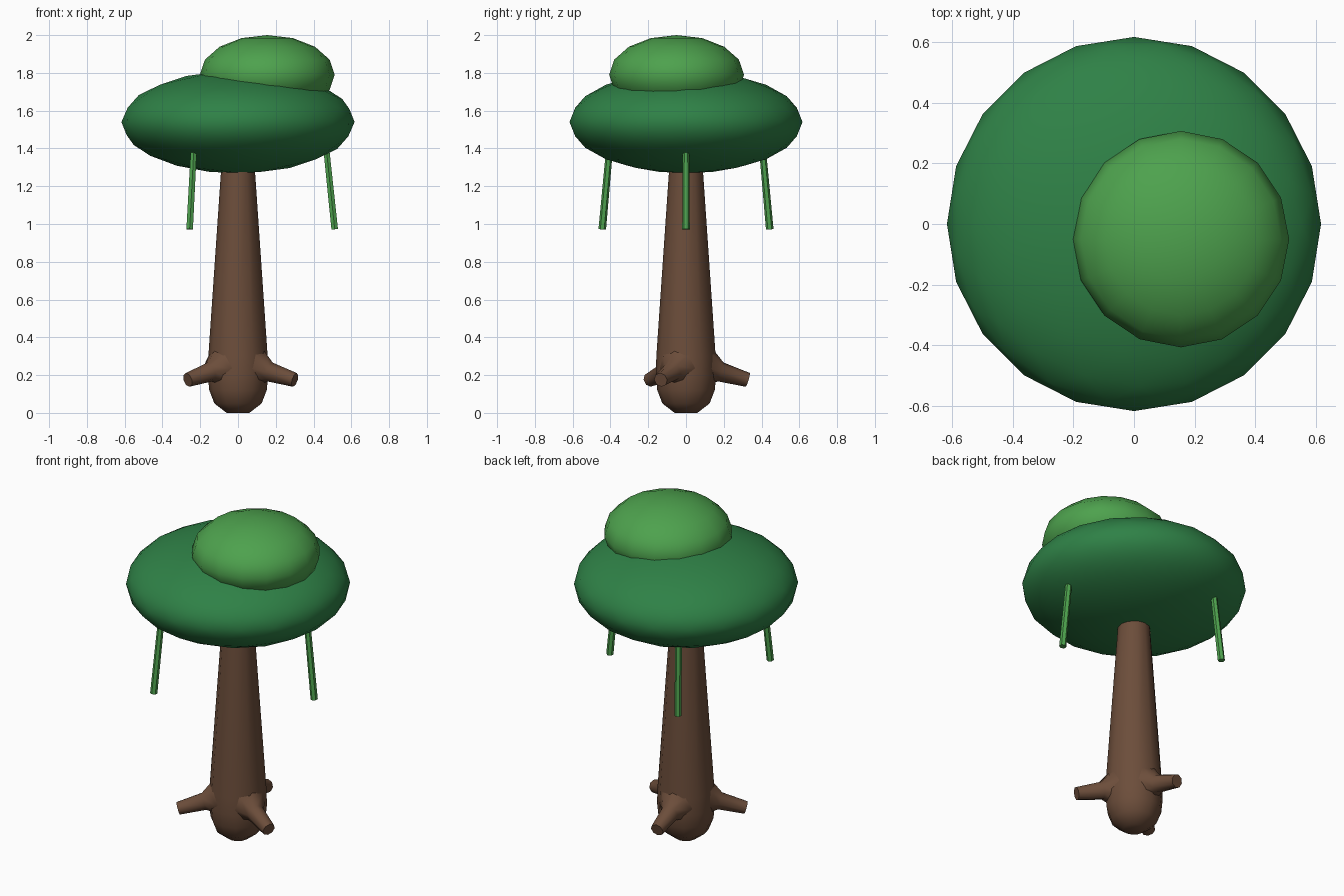
import bpy
from math import cos, sin, pi, radians
from mathutils import Vector

cube = bpy.data.objects.get("Cube")
if cube:
    bpy.data.objects.remove(cube, do_unlink=True)


def make_material(name, rgb):
    mat = bpy.data.materials.new(name)
    mat.use_nodes = True
    colour = (*rgb, 1)
    mat.diffuse_color = colour
    mat.node_tree.nodes["Principled BSDF"].inputs["Base Color"].default_value = colour
    return mat


bark = make_material("bark brown", (0.15, 0.075, 0.043))
dark_leaf = make_material("dark leaf green", (0.028, 0.22, 0.062))
light_leaf = make_material("light leaf green", (0.075, 0.36, 0.075))


def finish(obj, name, mat, angle):
    obj.name = name
    obj.data.materials.append(mat)
    bpy.ops.object.select_all(action="DESELECT")
    obj.select_set(True)
    bpy.context.view_layer.objects.active = obj
    bpy.ops.object.shade_smooth_by_angle(angle=radians(angle))
    return obj


def tapered(name, profile, sides, start, direction, mat):
    """Closed round part: (radius, distance) rings along a direction."""
    axis = Vector(direction).to_track_quat("Z", "Y")
    verts, faces = [], []
    for radius, dist in profile:
        for i in range(sides):
            a = 2 * pi * i / sides
            local = Vector((radius * cos(a), radius * sin(a), dist))
            verts.append(Vector(start) + axis @ local)
    for r in range(len(profile) - 1):
        for i in range(sides):
            j = (i + 1) % sides
            low, high = r * sides, (r + 1) * sides
            faces.append((low + i, low + j, high + j, high + i))
    faces.append(tuple(reversed(range(sides))))
    faces.append(tuple(range(len(verts) - sides, len(verts))))
    mesh = bpy.data.meshes.new(name)
    mesh.from_pydata(verts, [], faces)
    obj = bpy.data.objects.new(name, mesh)
    bpy.context.collection.objects.link(obj)
    return finish(obj, name, mat, 50)


# Trunk with a rounded foot
trunk_profile = [(0.06, 0), (0.125, 0.05), (0.152, 0.12), (0.16, 0.2),
                 (0.157, 0.3), (0.09, 1.28), (0.08, 1.45)]
tapered("trunk", trunk_profile, 12, (0, 0, 0), (0, 0, 1), bark)

# Three stubby roots, flared where they leave the trunk
root_profile = [(0.13, 0), (0.095, 0.06), (0.052, 0.12), (0.038, 0.27)]
for n in range(3):
    a = radians(96 + 120 * n)
    tapered(f"root_{n + 1}", root_profile, 8,
            (0.07 * cos(a), 0.07 * sin(a), 0.25),
            (cos(a), sin(a), -0.29), bark)

# Wide lower canopy
bpy.ops.mesh.primitive_ico_sphere_add(subdivisions=3, radius=1, location=(0, 0, 1.54))
canopy = bpy.context.object
canopy.scale = (0.617, 0.617, 0.272)
finish(canopy, "lower_canopy", dark_leaf, 80)

# Small upper canopy, set off to one side
bpy.ops.mesh.primitive_uv_sphere_add(segments=16, ring_count=8, radius=1,
                                     location=(0.155, -0.05, 1.79))
crown = bpy.context.object
crown.scale = (0.357, 0.357, 0.21)
finish(crown, "upper_canopy", light_leaf, 80)

# Hanging vines under the rim
for n in range(3):
    a = 2 * pi * n / 3
    top = Vector((0.462 * cos(a), 0.462 * sin(a), 1.45))
    foot = Vector((0.512 * cos(a), 0.512 * sin(a), 0.972))
    span = foot - top
    tapered(f"vine_{n + 1}", [(0.018, 0), (0.02, span.length)], 6, top, span, light_leaf)
